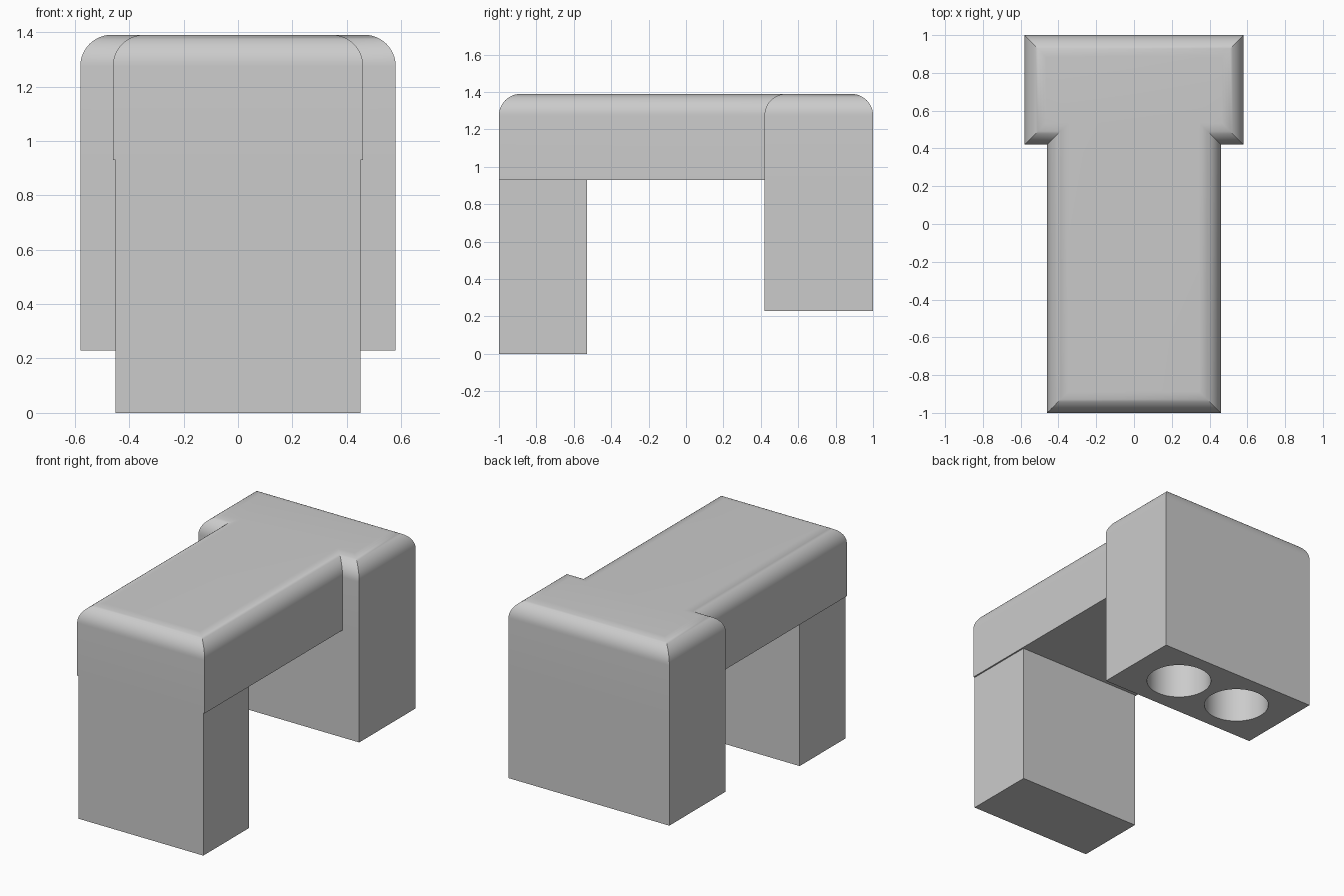
import bpy, bmesh, math
from mathutils import Matrix

default = bpy.data.objects.get("Cube")
if default:
    bpy.data.objects.remove(default, do_unlink=True)

grey = bpy.data.materials.new("light grey")
grey.use_nodes = True
COLOUR = (0.6, 0.6, 0.6, 1)
grey.diffuse_color = COLOUR
grey.node_tree.nodes["Principled BSDF"].inputs["Base Color"].default_value = COLOUR

BEAM_X, HEAD_X, STEP_Y, END_Y = 0.46, 0.58, 0.42, 1.0
TOP, UNDERSIDE, HEAD_BOTTOM = 1.39, 0.93, 0.23
RADIUS, STEPS = 0.115, 12


def finish(bm, name):
    bmesh.ops.recalc_face_normals(bm, faces=bm.faces)
    mesh = bpy.data.meshes.new(name)
    bm.to_mesh(mesh)
    bm.free()
    mesh.materials.append(grey)
    obj = bpy.data.objects.new(name, mesh)
    bpy.context.collection.objects.link(obj)
    return obj


def outline(inset):
    """T-shaped plan, shrunk inward on every side."""
    b, h, s, e = BEAM_X - inset, HEAD_X - inset, STEP_Y + inset, END_Y - inset
    right = [(b, -e), (b, s), (h, s), (h, e)]
    return right + [(-x, y) for x, y in reversed(right)]


# T-shaped body with rounded, mitred top edges
bm = bmesh.new()
levels = [(0, UNDERSIDE)]
for i in range(STEPS + 1):
    a = math.pi / 2 * i / STEPS
    levels.append((RADIUS * (1 - math.cos(a)), TOP - RADIUS * (1 - math.sin(a))))
rings = [[bm.verts.new((x, y, z)) for x, y in outline(d)] for d, z in levels]
for low, high in zip(rings, rings[1:]):
    for i in range(len(low)):
        j = (i + 1) % len(low)
        bm.faces.new((low[i], low[j], high[j], high[i]))
bm.faces.new(rings[-1])

# Underside of the beam, and the head drawn down from the wide end
base = rings[0]
bm.faces.new((base[0], base[1], base[6], base[7]))
head_face = bm.faces.new(base[1:7])
drawn = bmesh.ops.extrude_face_region(bm, geom=[head_face])["geom"]
for v in drawn:
    if isinstance(v, bmesh.types.BMVert):
        v.co.z = HEAD_BOTTOM
if head_face.is_valid:
    bm.faces.remove(head_face)
body = finish(bm, "bridge_body")

# Two round sockets in the underside of the head
for side, x in (("left", 0.232), ("right", -0.232)):
    bm = bmesh.new()
    bmesh.ops.create_cone(bm, cap_ends=True, segments=64, radius1=0.198,
                          radius2=0.198, depth=1.0,
                          matrix=Matrix.Translation((x, 0.71, HEAD_BOTTOM)))
    cutter = finish(bm, side + "_socket_cutter")
    cut = body.modifiers.new(side + "_socket", 'BOOLEAN')
    cut.operation = 'DIFFERENCE'
    cut.solver = 'EXACT'
    cut.object = cutter
    bpy.ops.object.select_all(action='DESELECT')
    bpy.context.view_layer.objects.active = body
    body.select_set(True)
    bpy.ops.object.modifier_apply(modifier=cut.name)
    bpy.data.objects.remove(cutter, do_unlink=True)

bpy.ops.object.shade_smooth_by_angle(angle=math.radians(30))

# Front leg
bm = bmesh.new()
bmesh.ops.create_cube(bm, size=1, matrix=Matrix.Translation((0, -0.764, UNDERSIDE / 2))
                      @ Matrix.Diagonal((0.9, 0.472, UNDERSIDE, 1)))
finish(bm, "front_leg")
